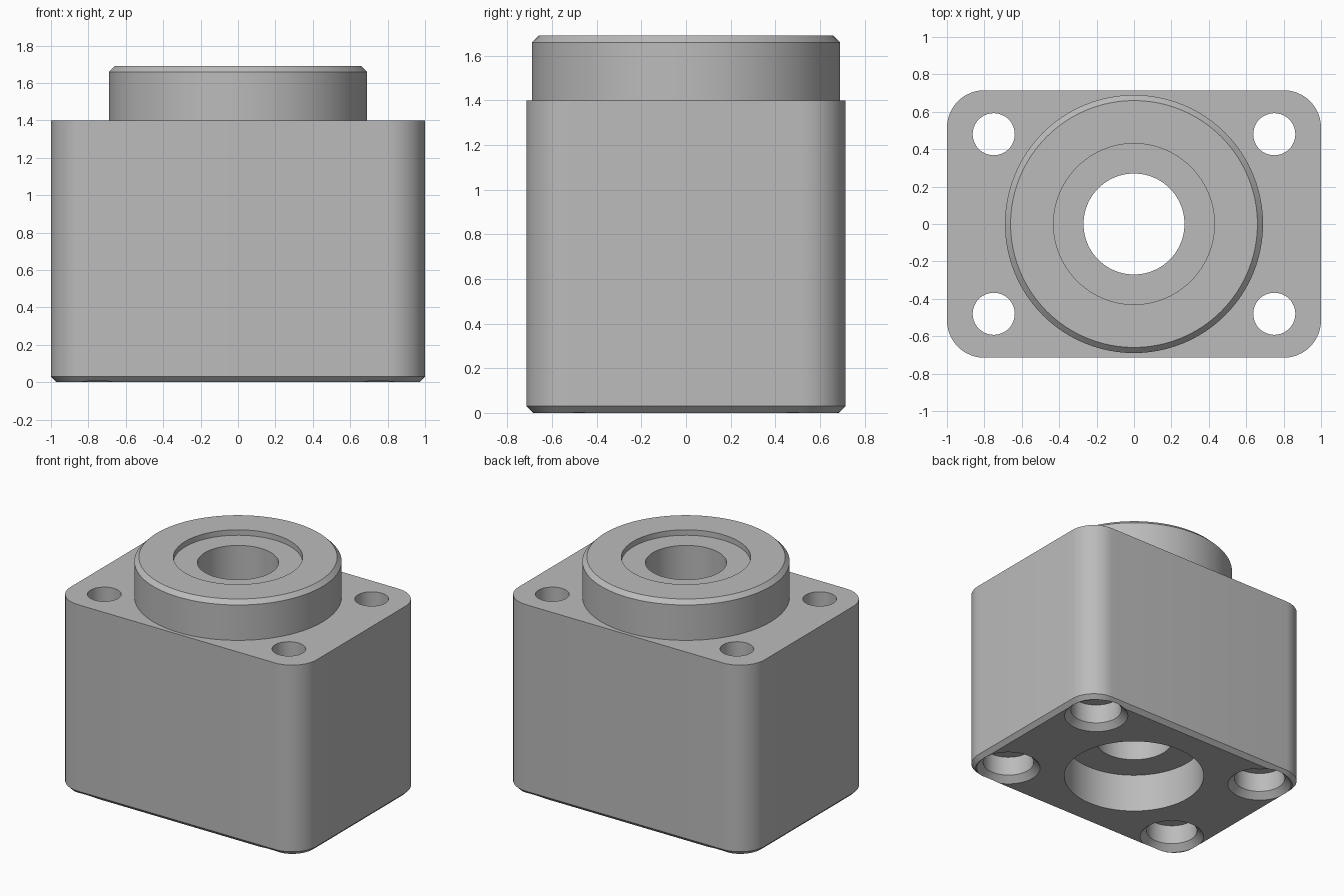
import bpy, bmesh, math
from mathutils import Vector

cube = bpy.data.objects.get("Cube")
if cube:
    bpy.data.objects.remove(cube, do_unlink=True)

WIDTH, DEPTH, HEIGHT = 2.0, 1.43, 1.4
TOP = 1.69
CHAMFER = 0.03

steel = bpy.data.materials.new("grey_steel")
steel.use_nodes = True
colour = (0.5, 0.5, 0.5, 1)
steel.diffuse_color = colour
steel.node_tree.nodes["Principled BSDF"].inputs["Base Color"].default_value = colour


def make_object(name, bm):
    bmesh.ops.recalc_face_normals(bm, faces=bm.faces)
    mesh = bpy.data.meshes.new(name)
    bm.to_mesh(mesh)
    bm.free()
    mesh.materials.append(steel)
    obj = bpy.data.objects.new(name, mesh)
    bpy.context.collection.objects.link(obj)
    return obj


def turned(name, profile, x=0, y=0, sides=96):
    """Closed solid of revolution from (radius, z) pairs."""
    bm = bmesh.new()
    rings = []
    for r, z in profile:
        angles = [math.tau * i / sides for i in range(sides)]
        rings.append([bm.verts.new((x + r * math.cos(a), y + r * math.sin(a), z)) for a in angles])
    for low, high in zip(rings, rings[1:]):
        for i in range(sides):
            j = (i + 1) % sides
            bm.faces.new((low[i], low[j], high[j], high[i]))
    bm.faces.new(rings[0])
    bm.faces.new(rings[-1])
    return make_object(name, bm)


def combine(target, tool, operation):
    """Apply a boolean and discard the tool."""
    mod = target.modifiers.new(operation.lower(), "BOOLEAN")
    mod.operation = operation
    mod.solver = "EXACT"
    mod.object = tool
    bpy.context.view_layer.objects.active = target
    bpy.ops.object.modifier_apply(modifier=mod.name)
    bpy.data.objects.remove(tool, do_unlink=True)


# Block with rounded upright corners and a chamfered lower edge
bm = bmesh.new()
bmesh.ops.create_cube(bm, size=1)
bmesh.ops.scale(bm, vec=(WIDTH, DEPTH, HEIGHT), verts=bm.verts)
bmesh.ops.translate(bm, vec=Vector((0, 0, HEIGHT / 2)), verts=bm.verts)
upright = [e for e in bm.edges if abs(e.verts[0].co.z - e.verts[1].co.z) > 1]
bmesh.ops.bevel(bm, geom=upright, offset=0.2, segments=12, profile=0.5, affect="EDGES")
lower = [e for e in bm.edges if all(v.co.z < 0.001 for v in e.verts)]
bmesh.ops.bevel(bm, geom=lower, offset=CHAMFER, segments=1, affect="EDGES")
housing = make_object("bearing_housing", bm)

# Round boss on top
boss = turned("boss", [(0.69, HEIGHT - 0.2), (0.69, TOP - CHAMFER), (0.69 - CHAMFER, TOP)])
combine(housing, boss, "UNION")

# Shaft bore with a deep lower pocket and a shallow upper recess
bore = turned("bore_cutter", [(0.49, -0.1), (0.49, 0.29), (0.27, 0.29),
                              (0.27, TOP - 0.04), (0.43, TOP - 0.04), (0.43, TOP + 0.1)])
combine(housing, bore, "DIFFERENCE")

# Four counterbored bolt holes
for x in (-0.75, 0.75):
    for y in (-0.48, 0.48):
        hole = turned("bolt_cutter", [(0.243, -0.02), (0.178, 0.045), (0.178, 0.19),
                                      (0.1125, 0.19), (0.1125, HEIGHT + 0.1)], x, y, 48)
        combine(housing, hole, "DIFFERENCE")

# Smooth curved walls, crisp machined edges
bpy.ops.object.select_all(action="DESELECT")
housing.select_set(True)
bpy.context.view_layer.objects.active = housing
bpy.ops.object.shade_smooth_by_angle(angle=math.radians(30))
